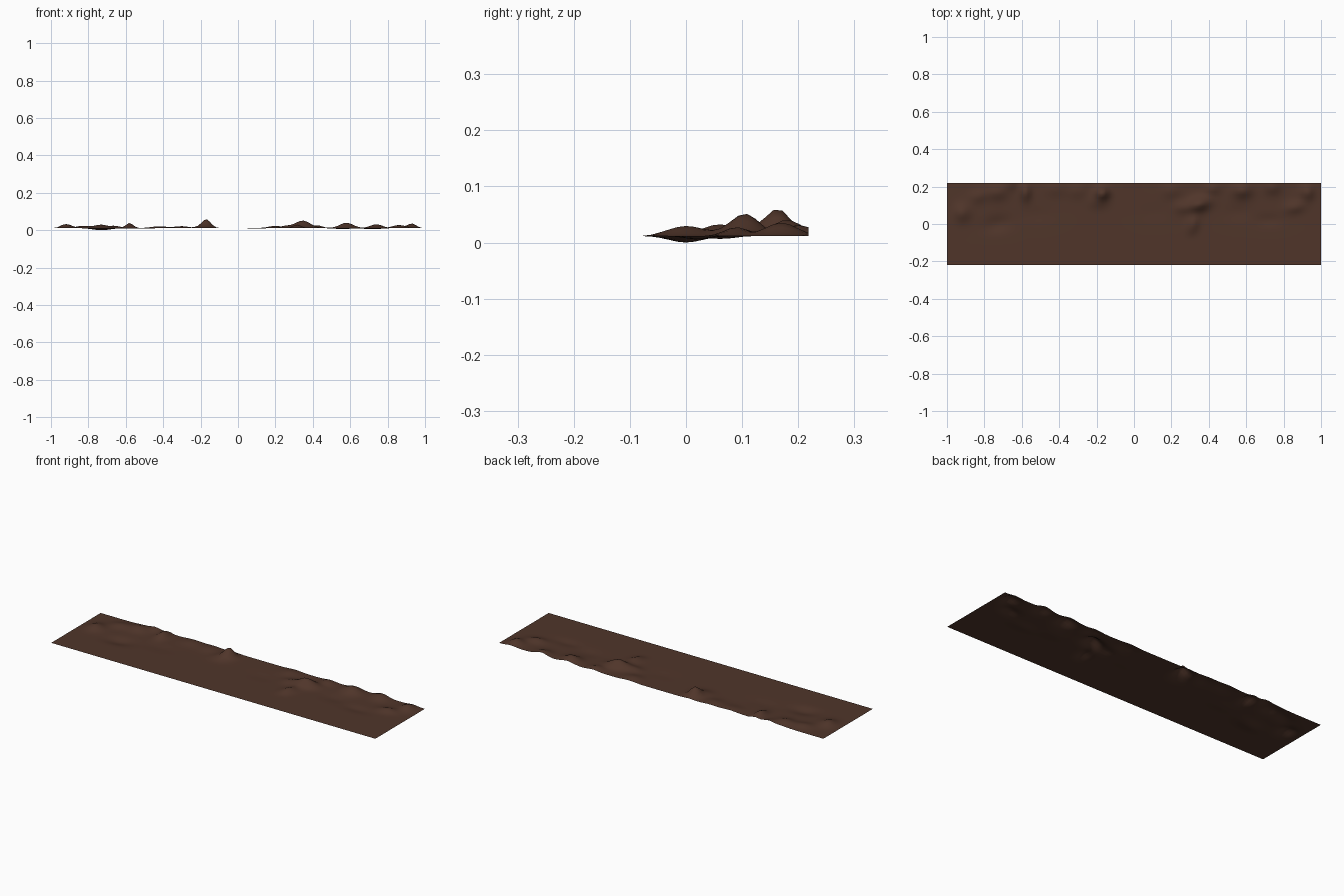
import bpy, bmesh, math

# Terrain strip: flat ground in front, low mounds and shallow dips behind
HALF_X, HALF_Y, BASE = 1.0, 0.218, 0.0135
NX, NY = 120, 28

# (x, y, height, radius x, radius y, rotation in degrees)
FEATURES = [
    (-0.92, 0.06, 0.021, 0.045, 0.045, 30),
    (-0.83, 0.15, 0.012, 0.05, 0.035, 20),
    (-0.73, 0.17, 0.018, 0.05, 0.04, 0),
    (-0.58, 0.17, 0.027, 0.027, 0.045, 0),
    (-0.66, 0.215, 0.012, 0.04, 0.03, 0),
    (-0.42, 0.19, 0.009, 0.06, 0.04, 0),
    (-0.30, 0.18, 0.010, 0.05, 0.04, 0),
    (-0.17, 0.165, 0.047, 0.034, 0.032, 0),
    (-0.19, 0.12, 0.012, 0.05, 0.035, 0),
    (0.20, 0.18, 0.012, 0.05, 0.04, 0),
    (0.345, 0.105, 0.040, 0.06, 0.035, 15),
    (0.315, 0.0, 0.018, 0.03, 0.05, -15),
    (0.25, 0.09, 0.010, 0.035, 0.03, 0),
    (0.42, 0.19, 0.015, 0.04, 0.03, 0),
    (0.58, 0.18, 0.029, 0.05, 0.04, 0),
    (0.74, 0.20, 0.020, 0.045, 0.04, 0),
    (0.93, 0.17, 0.024, 0.04, 0.04, 0),
    (0.86, 0.09, 0.016, 0.05, 0.03, 10),
    (-0.73, 0.0, -0.0115, 0.07, 0.04, 10),
    (-0.52, 0.05, -0.003, 0.08, 0.04, 0),
    (0.10, 0.06, -0.002, 0.07, 0.04, 0),
    (0.56, 0.06, -0.005, 0.07, 0.04, 0),
    (0.72, 0.02, -0.006, 0.07, 0.03, 0),
]


def height(x, y):
    z = 0.0
    for cx, cy, h, rx, ry, rot in FEATURES:
        a = math.radians(rot)
        dx, dy = x - cx, y - cy
        u = (dx * math.cos(a) + dy * math.sin(a)) / rx
        v = (-dx * math.sin(a) + dy * math.cos(a)) / ry
        z += h * math.exp(-(u * u + v * v))
    # fade to flat ground at both ends and in front
    end = min(1.0, (HALF_X - abs(x)) / 0.06)
    front = max(0.0, min(1.0, (y + 0.095) / 0.05))
    return BASE + z * end * front


bm = bmesh.new()
grid = [[bm.verts.new((x, y, height(x, y)))
         for x in (-HALF_X + 2 * HALF_X * i / NX for i in range(NX + 1))]
        for y in (-HALF_Y + 2 * HALF_Y * j / NY for j in range(NY + 1))]
for j in range(NY):
    for i in range(NX):
        bm.faces.new((grid[j][i], grid[j][i + 1],
                      grid[j + 1][i + 1], grid[j + 1][i])).smooth = True

# settle the lowest dip on the ground plane
low = min(v.co.z for v in bm.verts)
for v in bm.verts:
    v.co.z -= low

mesh = bpy.data.meshes.new("ground_strip")
bm.to_mesh(mesh)
bm.free()
ground = bpy.data.objects.new("ground_strip", mesh)
bpy.context.collection.objects.link(ground)

# Brown soil
soil = bpy.data.materials.new("soil")
soil.diffuse_color = (0.08, 0.036, 0.023, 1)
mesh.materials.append(soil)
